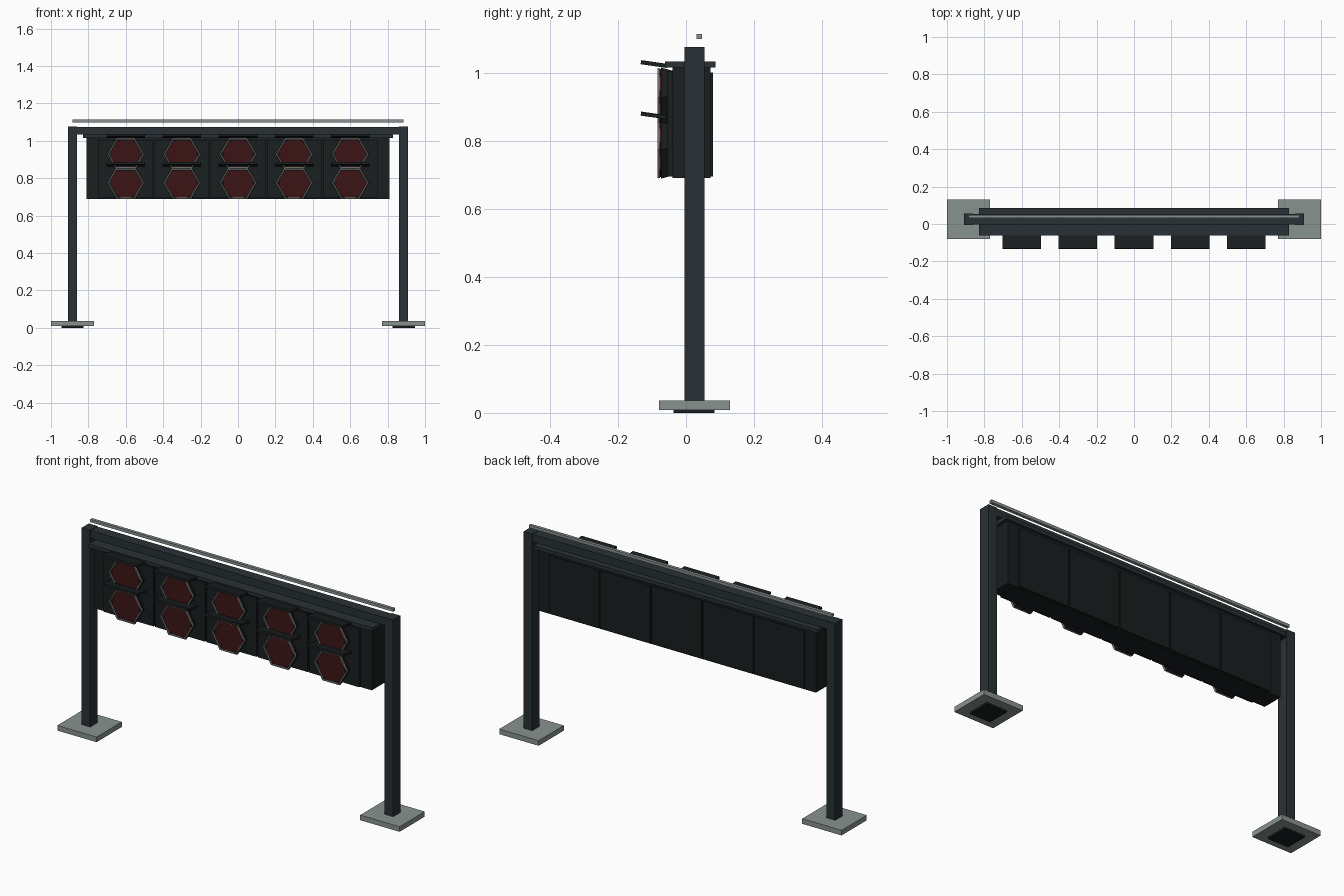
import bpy, bmesh, math
from mathutils import Matrix

if "Cube" in bpy.data.objects:
    bpy.data.objects.remove(bpy.data.objects["Cube"])


def material(name, rgb):
    m = bpy.data.materials.new(name)
    m.diffuse_color = (*rgb, 1)
    m.use_nodes = True
    m.node_tree.nodes["Principled BSDF"].inputs["Base Color"].default_value = m.diffuse_color
    return m


FRAME = material("frame_dark", (0.022, 0.030, 0.034))
HOUSING = material("housing_black", (0.010, 0.013, 0.014))
STEEL = material("steel_grey", (0.25, 0.29, 0.28))
RED = material("unlit_red", (0.045, 0.007, 0.008))


def finish(name, bm, mat):
    bmesh.ops.recalc_face_normals(bm, faces=bm.faces)
    me = bpy.data.meshes.new(name)
    bm.to_mesh(me)
    bm.free()
    me.materials.append(mat)
    ob = bpy.data.objects.new(name, me)
    bpy.context.collection.objects.link(ob)
    return ob


def box(name, x, y, z, mat, tilt=0):
    """Box from (min, max) ranges, optionally tilted about x."""
    bm = bmesh.new()
    bmesh.ops.create_cube(bm, size=1, matrix=Matrix.Diagonal(
        (x[1] - x[0], y[1] - y[0], z[1] - z[0], 1)))
    ob = finish(name, bm, mat)
    ob.location = (sum(x) / 2, sum(y) / 2, sum(z) / 2)
    ob.rotation_euler.x = tilt
    return ob


def drum(name, x, z, y_front, y_back, r_front, r_back, sides, turn, mat):
    """Faceted disc or cone whose axis runs along y."""
    bm = bmesh.new()
    rot = Matrix.Rotation(math.pi / 2, 4, 'X') @ Matrix.Rotation(turn, 4, 'Z')
    bmesh.ops.create_cone(bm, cap_ends=True, segments=sides, radius1=r_back,
                          radius2=r_front, depth=y_back - y_front, matrix=rot)
    ob = finish(name, bm, mat)
    ob.location = (x, (y_front + y_back) / 2, z)
    return ob


def hex_ring(name, x, y, z, radius, tube, mat):
    """Six-sided ring with a six-sided tube, points left and right."""
    bm = bmesh.new()
    n = 6
    loops = []
    for i in range(n):
        a = math.tau * i / n
        loops.append([])
        for j in range(n):
            b = math.tau * j / n
            r = radius + tube * math.cos(b)
            loops[i].append(bm.verts.new(
                (r * math.cos(a), tube * math.sin(b), r * math.sin(a))))
    for i in range(n):
        p, q = loops[i], loops[(i + 1) % n]
        for j in range(n):
            k = (j + 1) % n
            bm.faces.new((p[j], q[j], q[k], p[k]))
    ob = finish(name, bm, mat)
    ob.location = (x, y, z)


# Legs, feet and rubber pads
for s, side in ((-1, "left"), (1, "right")):
    def span(a, b):
        return tuple(sorted((s * a, s * b)))
    box(f"post_{side}", span(0.86, 0.91), (-0.005, 0.055), (0.033, 1.075), FRAME)
    box(f"foot_plate_{side}", span(0.77, 1.0), (-0.08, 0.13), (0.009, 0.036), STEEL)
    box(f"foot_pad_{side}", span(0.825, 0.945), (-0.036, 0.084), (0, 0.01), HOUSING)

# Cross beam, mounting plate and top rail
box("cross_beam", (-0.86, 0.86), (-0.003, 0.053), (1.033, 1.073), FRAME)
box("mounting_plate", (-0.83, 0.83), (-0.062, 0.086), (1.015, 1.033), FRAME)
box("top_rail", (-0.885, 0.885), (0.031, 0.047), (1.098, 1.113), STEEL)

# Long lamp housing
box("lamp_housing", (-0.81, 0.81), (-0.04, 0.072), (0.69, 1.018), HOUSING)

# Five lamp units, two lamps each
for i in range(5):
    x = (i - 2) * 0.3
    box(f"front_panel_{i}", (x - 0.146, x + 0.146), (-0.055, -0.038), (0.695, 1.005), HOUSING)
    box(f"back_panel_{i}", (x - 0.146, x + 0.146), (0.07, 0.079), (0.695, 1.0), HOUSING)
    for tag, z, zv in (("upper", 0.928, 1.025), ("lower", 0.775, 0.874)):
        drum(f"bezel_{tag}_{i}", x, z, -0.073, -0.035, 0.1, 0.088, 6,
             math.pi / 6, HOUSING)
        drum(f"lens_{tag}_{i}", x, z, -0.08, -0.06, 0.084, 0.087, 12,
             math.pi / 12, RED)
        hex_ring(f"lens_ring_{tag}_{i}", x, -0.08, z, 0.094, 0.005, STEEL)
        box(f"visor_{tag}_{i}", (x - 0.103, x + 0.103), (-0.133, -0.055),
            (zv - 0.006, zv + 0.006), HOUSING, math.radians(-8))
